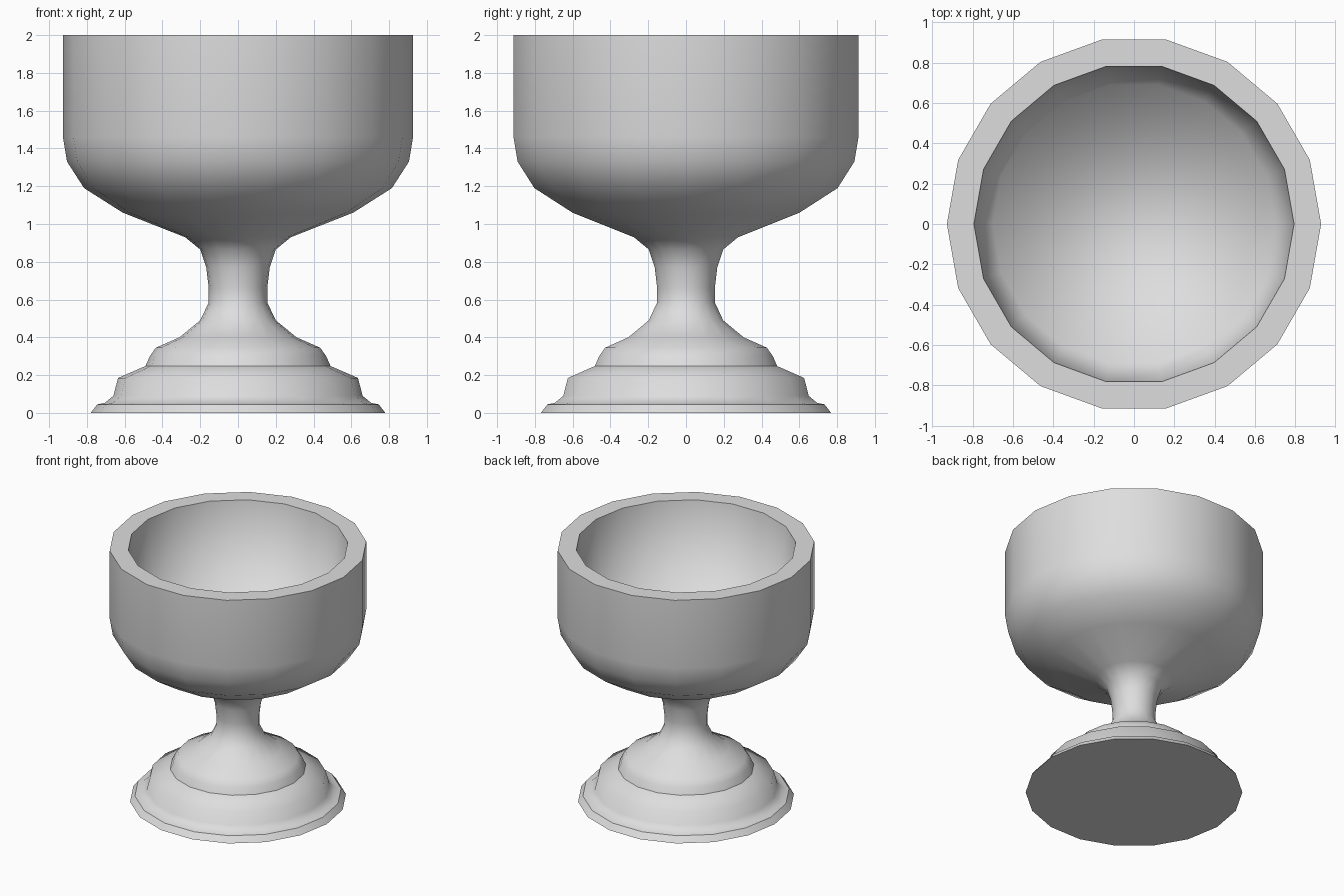
import bpy
import bmesh
from math import cos, sin, tau

SIDES = 18
GREY = (0.73, 0.73, 0.73, 1)

cube = bpy.data.objects.get("Cube")
if cube:
    bpy.data.objects.remove(cube, do_unlink=True)

stone = bpy.data.materials.new("pale grey")
stone.use_nodes = True
stone.diffuse_color = GREY
stone.node_tree.nodes["Principled BSDF"].inputs["Base Color"].default_value = GREY

# Half profile as (radius, height), from the foot up and over the rim
foot = [(0.78, 0), (0.745, 0.045), (0.705, 0.053), (0.66, 0.09), (0.635, 0.185),
        (0.49, 0.248), (0.467, 0.3), (0.435, 0.345)]
stem = [(0.31, 0.4), (0.2, 0.49), (0.155, 0.585), (0.155, 0.66), (0.168, 0.77), (0.2, 0.865)]
bowl = [(0.28, 0.93), (0.61, 1.06), (0.815, 1.19), (0.905, 1.33), (0.927, 1.46), (0.927, 2)]
inside = [(0.793, 2), (0.7, 1.28)]
profile = foot + stem + bowl + inside
creases = {foot[0], foot[1], foot[5], bowl[-1], inside[0]}

bm = bmesh.new()
rings = [[bm.verts.new((r * cos(tau * i / SIDES), r * sin(tau * i / SIDES), z))
          for i in range(SIDES)] for r, z in profile]

# Walls between neighbouring rings
for low, high in zip(rings, rings[1:]):
    for i in range(SIDES):
        j = (i + 1) % SIDES
        bm.faces.new((low[i], low[j], high[j], high[i]))

# Flat underside and floor of the bowl
bm.faces.new(rings[0][::-1])
bm.faces.new(rings[-1])

# Smooth body with crisp ledges and rim
for face in bm.faces:
    face.smooth = True
for point, ring in zip(profile, rings):
    if point in creases:
        for i in range(SIDES):
            bm.edges.get((ring[i], ring[(i + 1) % SIDES])).smooth = False

mesh = bpy.data.meshes.new("goblet")
bm.to_mesh(mesh)
bm.free()
mesh.materials.append(stone)
bpy.context.collection.objects.link(bpy.data.objects.new("goblet", mesh))
